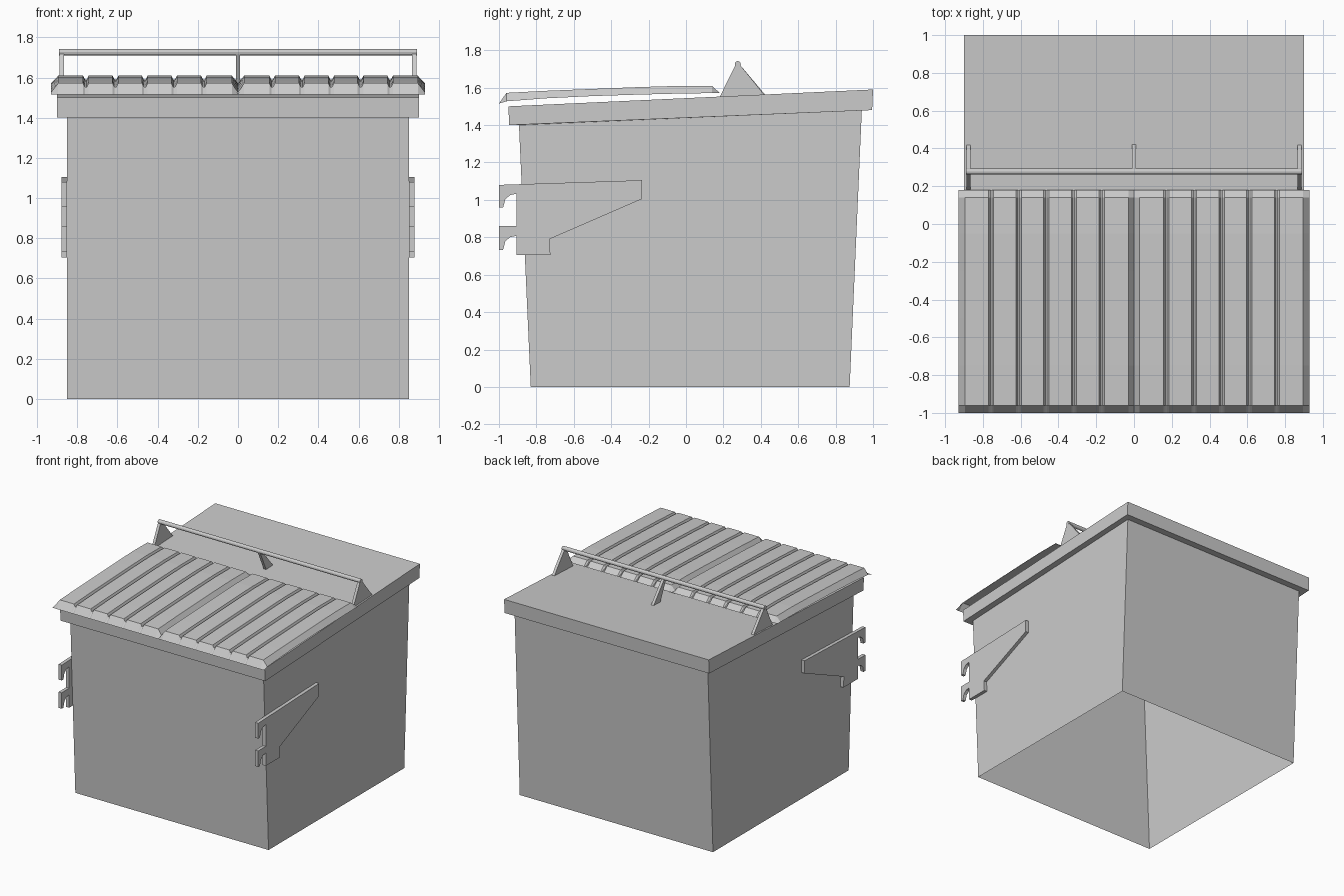
import bpy, bmesh, math

if "Cube" in bpy.data.objects:
    bpy.data.objects.remove(bpy.data.objects["Cube"])


def make_object(name, verts, faces, mirror=False):
    mesh = bpy.data.meshes.new(name)
    mesh.from_pydata(verts, [], faces)
    bm = bmesh.new()
    bm.from_mesh(mesh)
    bmesh.ops.recalc_face_normals(bm, faces=bm.faces)
    bm.to_mesh(mesh)
    bm.free()
    ob = bpy.data.objects.new(name, mesh)
    bpy.context.collection.objects.link(ob)
    if mirror:
        mod = ob.modifiers.new("mirror", 'MIRROR')
        mod.use_mirror_merge = False
    return ob


def plate(name, profile, x0, x1, mirror=False):
    """Extrude a (y, z) outline along x."""
    n = len(profile)
    verts = [(x, y, z) for x in (x0, x1) for y, z in profile]
    faces = [list(range(n)), list(range(n, 2 * n))]
    faces += [(i, (i + 1) % n, n + (i + 1) % n, n + i) for i in range(n)]
    return make_object(name, verts, faces, mirror)


# Tapered bin with open underside, overhanging sloped rim and top deck
loops = [  # half width, front y, front z, back y, back z
    (0.85, -0.83, 0.0, 0.875, 0.0),
    (0.85, -0.893, 1.40, 0.94, 1.48),
    (0.90, -0.945, 1.40, 0.995, 1.48),
    (0.90, -0.95, 1.50, 1.0, 1.59),
]
verts, faces = [], []
for w, yf, zf, yb, zb in loops:
    verts += [(-w, yf, zf), (w, yf, zf), (w, yb, zb), (-w, yb, zb)]
for k in range(len(loops) - 1):
    for i in range(4):
        j = (i + 1) % 4
        faces.append((4 * k + i, 4 * k + j, 4 * k + 4 + j, 4 * k + 4 + i))
faces.append((12, 13, 14, 15))
make_object("bin_body", verts, faces)

# Ribbed, arched lid: (y, top z, skirt z) rows crossed with grooved x columns
rows = [(-1.0, 1.515, 1.515), (-0.96, 1.572, 1.527), (-0.75, 1.583, 1.543),
        (-0.5, 1.593, 1.555), (-0.25, 1.603, 1.563), (-0.05, 1.609, 1.568),
        (0.14, 1.608, 1.571), (0.18, 1.572, 1.572)]
cols = [(0.0, None), (0.03, 0.0)]
for c in (0.17, 0.318, 0.464, 0.61, 0.757):
    cols += [(c - 0.014, 0.0), (c - 0.004, 0.02), (c + 0.004, 0.02), (c + 0.014, 0.0)]
cols += [(0.895, 0.0), (0.93, None)]
verts, faces = [], []
for r, (y, top, skirt) in enumerate(rows):
    for x, drop in cols:
        edge = drop is None or r in (0, len(rows) - 1)
        verts.append((x, y, skirt if edge else top - drop))
nc = len(cols)
for r in range(len(rows) - 1):
    for c in range(nc - 1):
        a = r * nc + c
        faces.append((a, a + 1, a + nc + 1, a + nc))
make_object("lid", verts, faces, mirror=True)

# Fork pocket plates with two hooks on each side
hook = [(-0.905, 0.0), (-0.94, -0.007), (-0.966, -0.03), (-0.978, -0.075), (-1.0, -0.075)]
profile = [(-1.0, 1.08), (-0.235, 1.105), (-0.235, 1.005), (-0.73, 0.79),
           (-0.725, 0.705), (-0.905, 0.705)]
profile += [(y, 0.808 + z) for y, z in hook] + [(-1.0, 0.86), (-0.905, 0.86)]
profile += [(y, 1.033 + z) for y, z in hook]
plate("fork_bracket", profile, 0.851, 0.878, mirror=True)

# Hinge bar
bpy.ops.mesh.primitive_cylinder_add(vertices=12, radius=0.016, depth=1.78,
                                    location=(0, 0.277, 1.726),
                                    rotation=(0, math.pi / 2, 0))
bpy.context.object.name = "hinge_bar"

# Triangular end supports and slanted centre support
plate("end_support", [(0.18, 1.55), (0.265, 1.722), (0.289, 1.722), (0.42, 1.56)],
      0.866, 0.888, mirror=True)
plate("centre_support", [(0.262, 1.722), (0.289, 1.722), (0.425, 1.56), (0.34, 1.555)],
      -0.011, 0.011)
